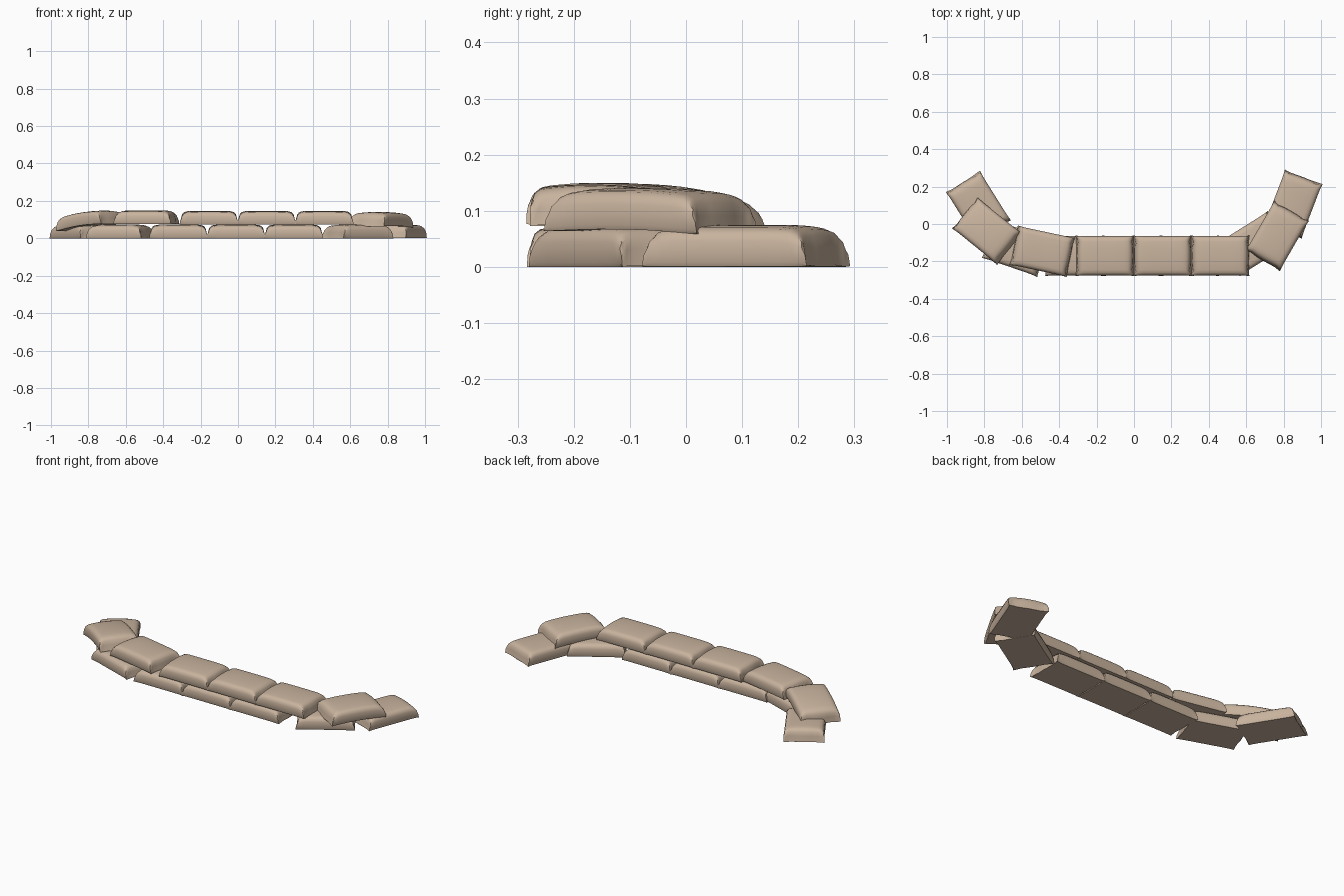
import bpy, bmesh, math
from mathutils import Matrix

if "Cube" in bpy.data.objects:
    bpy.data.objects.remove(bpy.data.objects["Cube"])

tan = bpy.data.materials.new("burlap tan")
tan.diffuse_color = (0.58, 0.45, 0.34, 1)
tan.use_nodes = True
tan.node_tree.nodes["Principled BSDF"].inputs["Base Color"].default_value = tan.diffuse_color

# half cross-section of a bag (y, z), bottom edge to crown
HALF = [(0.101, 0.0), (0.105, 0.008), (0.105, 0.045), (0.100, 0.059),
        (0.090, 0.067), (0.075, 0.070), (0.04, 0.073)]
PROFILE = HALF + [(0, 0.074)] + [(-y, z) for y, z in reversed(HALF)] + \
          [(-y, 0.0) for y in (0.06, 0, -0.06)]

# stations along half the length: distance, height factor, corner flare
ENDS = [(0.05, 1.0, 0), (0.10, 0.99, 0), (0.12, 0.96, 0.1), (0.132, 0.89, 0.4),
        (0.140, 0.74, 0.7), (0.144, 0.45, 1.0), (0.147, 0.04, 1.0)]
STATIONS = [(-d, h, f) for d, h, f in reversed(ENDS)] + [(0, 1.0, 0)] + ENDS


def sandbag(name, x, y, z, yaw, tilt=0, droop=0):
    """Loft a flat-bottomed pillow with flared corners; droop bends both ends down."""
    bm = bmesh.new()
    rings = []
    for d, h, flare in STATIONS:
        ring = []
        for py, pz in PROFILE:
            v = abs(py) / 0.105
            px = d + math.copysign(flare * (0.016 * v ** 3 - 0.006), d)
            zz = pz * h - droop * (d / 0.15) ** 2
            ring.append(bm.verts.new((px, py * (1 + 0.03 * flare), zz)))
        rings.append(ring)
    n = len(PROFILE)
    for a, b in zip(rings, rings[1:]):
        for i in range(n):
            j = (i + 1) % n
            bm.faces.new((a[i], a[j], b[j], b[i]))
    bm.faces.new(rings[0])
    bm.faces.new(rings[-1])
    bmesh.ops.recalc_face_normals(bm, faces=bm.faces)
    me = bpy.data.meshes.new(name)
    bm.to_mesh(me)
    bm.free()
    me.materials.append(tan)
    ob = bpy.data.objects.new(name, me)
    bpy.context.collection.objects.link(ob)
    ob.matrix_world = (Matrix.Translation((x, y, z))
                       @ Matrix.Rotation(math.radians(yaw), 4, 'Z')
                       @ Matrix.Rotation(math.radians(tilt), 4, 'Y'))
    bpy.context.view_layer.objects.active = ob
    ob.select_set(True)
    bpy.ops.object.shade_smooth_by_angle(angle=math.radians(40))
    ob.select_set(False)


# straight middle of the wall, upper row offset by half a bag
for i in range(3):
    sandbag(f"lower_bag_{i}", -0.318 + 0.308 * i, -0.17, 0, 0)
    sandbag(f"upper_bag_{i}", -0.155 + 0.308 * i, -0.17, 0.073, 0)

# lower row bending back at both ends
sandbag("lower_left_bend", -0.63, -0.13, 0, -19)
sandbag("lower_left_end", -0.832, 0.095, 0, -58)
sandbag("lower_right_bend", 0.64, -0.105, 0, 32)
sandbag("lower_right_end", 0.852, 0.107, 0.001, 69)

# upper row bending back at both ends
sandbag("upper_left_bend", -0.49, -0.146, 0.076, -12)
sandbag("upper_left_end", -0.785, -0.037, 0.068, -39, tilt=-7, droop=0.010)
sandbag("upper_right_end", 0.765, -0.063, 0.067, 60, tilt=1, droop=0.006)
